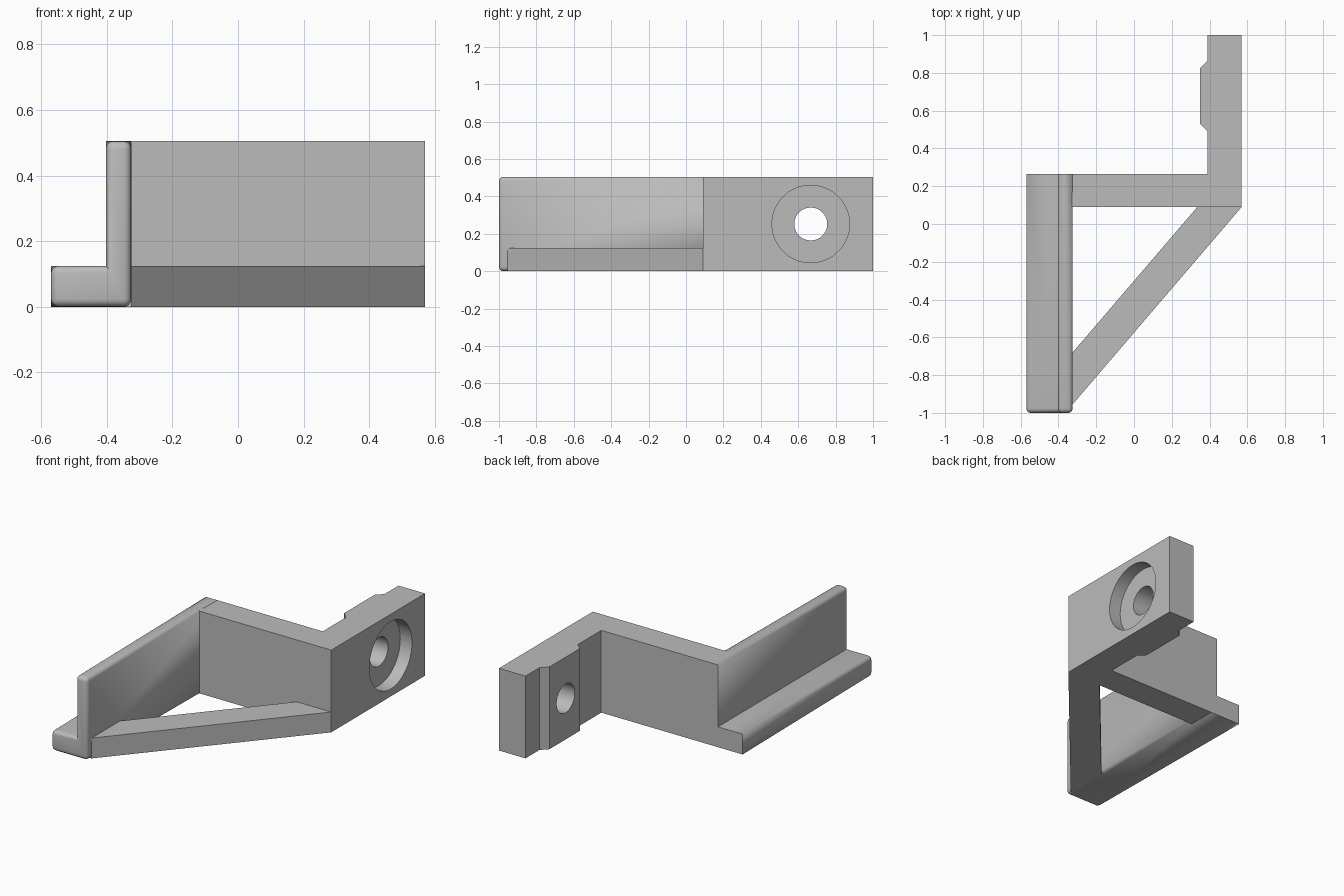
import bpy, bmesh, math
from mathutils import Vector

if "Cube" in bpy.data.objects:
    bpy.data.objects.remove(bpy.data.objects["Cube"])

HEIGHT, LEDGE_H = 0.505, 0.125
FRONT, BACK = -1.0, 0.265

grey = bpy.data.materials.new("light grey")
grey.diffuse_color = (0.5, 0.5, 0.5, 1)
grey.use_nodes = True
grey.node_tree.nodes["Principled BSDF"].inputs["Base Color"].default_value = grey.diffuse_color


def finish(name, bm):
    """Turn a bmesh into a named grey object."""
    bmesh.ops.recalc_face_normals(bm, faces=bm.faces)
    mesh = bpy.data.meshes.new(name)
    bm.to_mesh(mesh)
    bm.free()
    mesh.materials.append(grey)
    obj = bpy.data.objects.new(name, mesh)
    bpy.context.collection.objects.link(obj)
    return obj


def prism(points, offset):
    """Extrude a closed outline of 3D points along an offset."""
    bm = bmesh.new()
    face = bm.faces.new([bm.verts.new(p) for p in points])
    out = bmesh.ops.extrude_face_region(bm, geom=[face])
    bmesh.ops.translate(bm, vec=offset,
                        verts=[g for g in out["geom"] if isinstance(g, bmesh.types.BMVert)])
    bmesh.ops.recalc_face_normals(bm, faces=bm.faces)
    return bm


def smooth(obj):
    bpy.ops.object.select_all(action='DESELECT')
    obj.select_set(True)
    bpy.context.view_layer.objects.active = obj
    bpy.ops.object.shade_smooth_by_angle(angle=math.radians(35))


def cut_bore(obj, radius, x0, x1, y, z):
    """Cut a round hole along x from x0 to x1."""
    bpy.ops.mesh.primitive_cylinder_add(
        vertices=64, radius=radius, depth=x1 - x0,
        location=((x0 + x1) / 2, y, z), rotation=(0, math.pi / 2, 0))
    cutter = bpy.context.object
    cutter.hide_render = True
    mod = obj.modifiers.new("bore", 'BOOLEAN')
    mod.operation, mod.solver, mod.object = 'DIFFERENCE', 'EXACT', cutter
    bpy.context.view_layer.objects.active = obj
    bpy.ops.object.modifier_apply(modifier=mod.name)
    bpy.data.objects.remove(cutter)


# L-shaped rail: low ledge plus tall wall, rounded except at the back end
profile = [(-0.57, 0), (-0.325, 0), (-0.325, HEIGHT), (-0.403, HEIGHT),
           (-0.403, LEDGE_H), (-0.57, LEDGE_H)]
inner = Vector((-0.403, LEDGE_H))
radius = 0.024
bm = prism([(x, FRONT, z) for x, z in profile], (0, BACK - FRONT, 0))


def is_rounded(edge):
    a, b = (v.co for v in edge.verts)
    at_back = min(a.y, b.y) > BACK - 0.01
    concave = all((Vector((c.x, c.z)) - inner).length < 0.001 for c in (a, b))
    return not at_back and not concave


bmesh.ops.bevel(bm, geom=[e for e in bm.edges if is_rounded(e)], offset=radius,
                segments=4, profile=0.5, affect='EDGES', clamp_overlap=True)
# The rounding runs out to square corners at the back end
for v in bm.verts:
    if v.co.y > BACK - 0.001:
        for x, z in profile:
            if max(abs(v.co.x - x), abs(v.co.z - z)) < radius * 1.1:
                v.co.x, v.co.z = x, z
bmesh.ops.remove_doubles(bm, verts=bm.verts, dist=0.0005)
smooth(finish("rail", bm))

# Cross wall and mounting plate in one outline, with a chamfered rear pad
outline = [(-0.36, 0.09), (0.57, 0.09), (0.57, 1.0), (0.39, 1.0), (0.39, 0.865),
           (0.35, 0.825), (0.35, 0.53), (0.39, 0.49), (0.39, BACK), (-0.36, BACK)]
plate = finish("mounting_plate", prism([(x, y, 0) for x, y in outline], (0, 0, HEIGHT)))
cut_bore(plate, 0.207, 0.49, 0.70, 0.667, HEIGHT / 2)   # counterbore
cut_bore(plate, 0.088, 0.20, 0.70, 0.667, HEIGHT / 2)   # screw hole
smooth(plate)

# Diagonal brace
brace = [(-0.345, -0.955), (-0.325, -0.955), (0.57, 0.09), (0.335, 0.09),
         (-0.325, -0.68), (-0.345, -0.68)]
finish("diagonal_brace", prism([(x, y, 0) for x, y in brace], (0, 0, LEDGE_H)))
